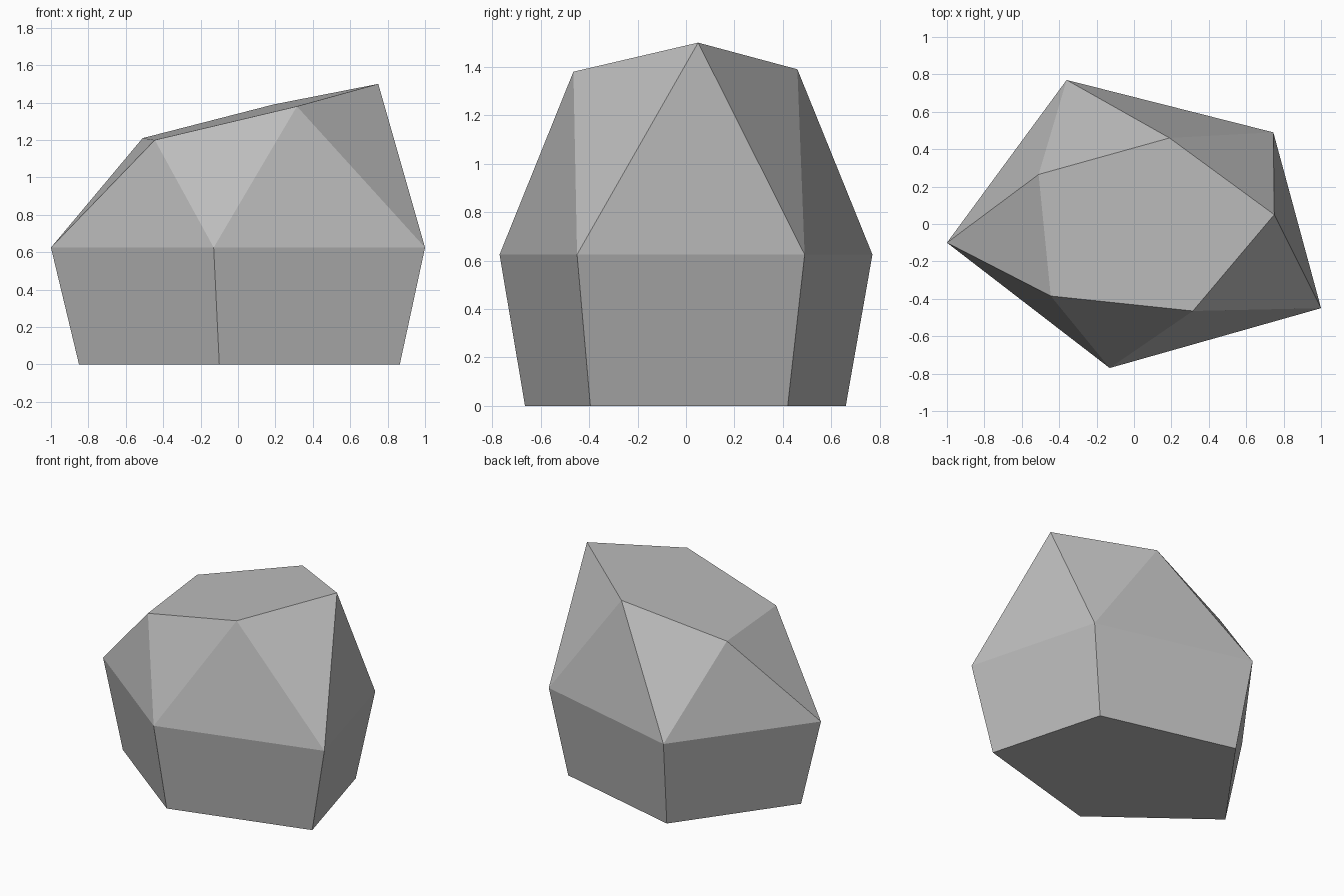
import bpy
import bmesh

if "Cube" in bpy.data.objects:
    bpy.data.objects.remove(bpy.data.objects["Cube"])

# One stone colour
stone = bpy.data.materials.new("stone grey")
stone.diffuse_color = (0.5, 0.5, 0.5, 1)
stone.use_nodes = True
stone.node_tree.nodes["Principled BSDF"].inputs["Base Color"].default_value = stone.diffuse_color

# Five-sided cross-sections, counter-clockwise from the left
base = [(-0.85, -0.09), (-0.10, -0.665), (0.865, -0.395), (0.64, 0.42), (-0.31, 0.66)]
girdle = [(-1.0, -0.10), (-0.13, -0.77), (1.0, -0.45), (0.745, 0.49), (-0.36, 0.77)]
crown = [(-0.445, -0.385, 1.20), (0.315, -0.465, 1.38), (0.75, 0.05, 1.50),
         (0.19, 0.46, 1.39), (-0.51, 0.265, 1.21)]

bm = bmesh.new()
low = [bm.verts.new((x, y, 0)) for x, y in base]
mid = [bm.verts.new((x, y, 0.625)) for x, y in girdle]
top = [bm.verts.new(p) for p in crown]

# Flat underside and slanted top
bm.faces.new(low[::-1])
bm.faces.new(top)

# Flared lower walls, then alternating triangles up to the crown
for i in range(5):
    j = (i + 1) % 5
    bm.faces.new((low[i], low[j], mid[j], mid[i]))
    bm.faces.new((mid[i], mid[j], top[i]))
    bm.faces.new((mid[j], top[j], top[i]))

bmesh.ops.recalc_face_normals(bm, faces=bm.faces[:])
mesh = bpy.data.meshes.new("boulder")
bm.to_mesh(mesh)
bm.free()
mesh.materials.append(stone)
bpy.context.collection.objects.link(bpy.data.objects.new("boulder", mesh))
